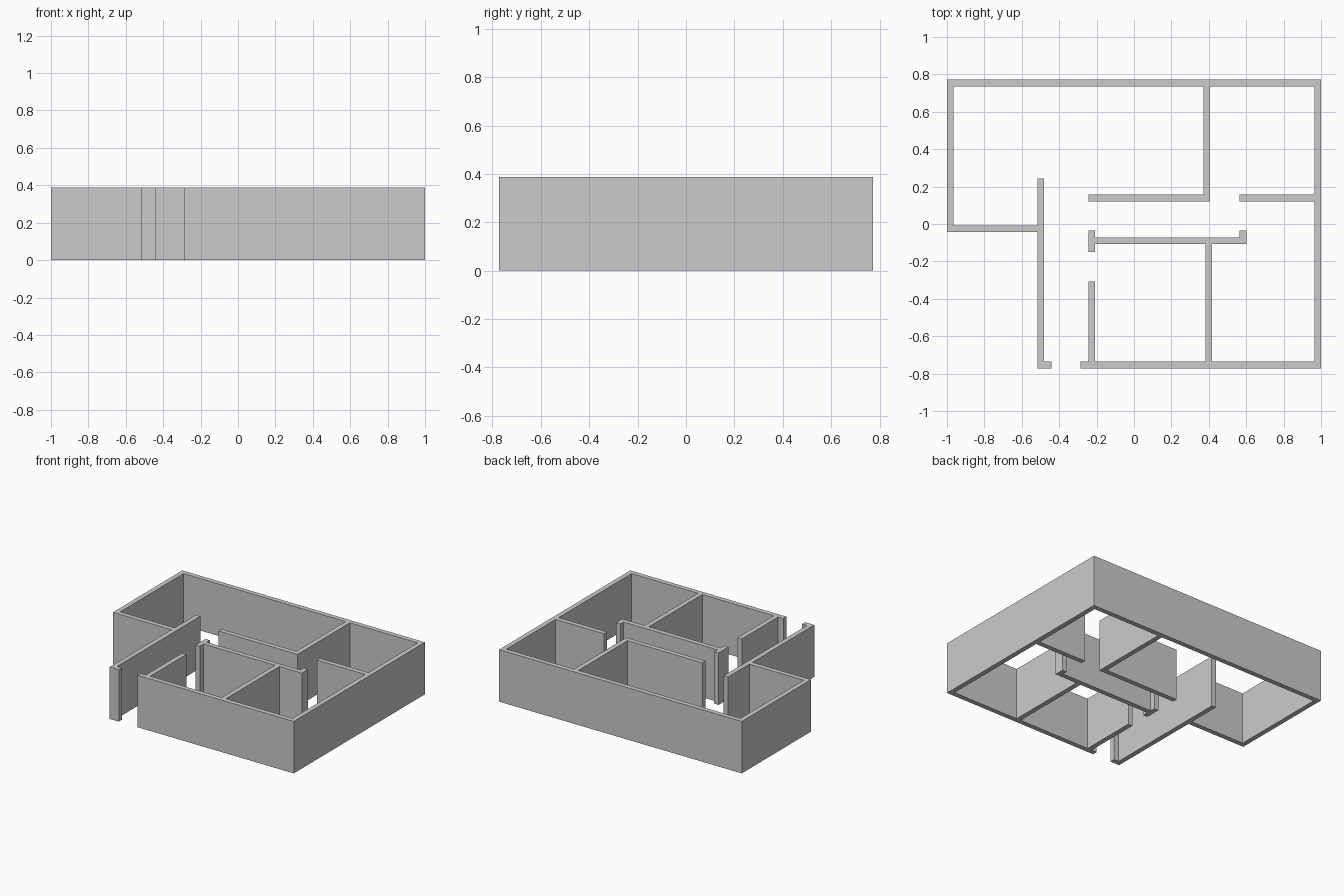
import bpy, bmesh

if "Cube" in bpy.data.objects:
    bpy.data.objects.remove(bpy.data.objects["Cube"])

T = 0.036              # wall thickness
H = 0.387              # wall height
X, Y = 1.0, 0.772      # half extents of the house


def along_x(x0, x1, y):
    """Wall running in x, with its lower face at y."""
    return (x0, y, x1, y + T)


def along_y(x, y0, y1):
    """Wall running in y, with its left face at x."""
    return (x, y0, x + T, y1)


HALL, BED, JAMB = -0.517, -0.244, 0.565
walls = [
    # outer shell
    along_x(-X, X, Y - T),
    along_y(X - T, -Y, Y),
    along_y(-X, -0.044, Y),
    along_x(-X, HALL + T, -0.044),
    along_x(-0.287, X, -Y),
    # entrance side wall and door return
    along_y(HALL, -Y, 0.243),
    along_x(HALL, -0.442, -Y),
    # upper room partitions
    along_y(0.371, 0.121, Y),
    along_x(BED, 0.371 + T, 0.121),
    along_x(JAMB, X, 0.121),
    # lower room partitions and door jambs
    along_x(BED, JAMB + T, -0.108),
    along_y(BED, -0.15, -0.035),
    along_y(JAMB, -0.108, -0.035),
    along_y(BED, -Y, -0.308),
    along_y(0.381, -Y, -0.108 + T),
]

# Floor plan: fill every grid cell covered by a wall, so joints merge cleanly
xs = sorted({round(v, 4) for w in walls for v in (w[0], w[2])})
ys = sorted({round(v, 4) for w in walls for v in (w[1], w[3])})
bm = bmesh.new()
grid = {(i, j): bm.verts.new((x, y, 0)) for i, x in enumerate(xs) for j, y in enumerate(ys)}
for i in range(len(xs) - 1):
    for j in range(len(ys) - 1):
        cx, cy = (xs[i] + xs[i + 1]) / 2, (ys[j] + ys[j + 1]) / 2
        if any(a < cx < c and b < cy < d for a, b, c, d in walls):
            bm.faces.new([grid[i, j], grid[i + 1, j], grid[i + 1, j + 1], grid[i, j + 1]])
bmesh.ops.delete(bm, geom=[v for v in bm.verts if not v.link_faces], context='VERTS')

# Raise the plan into walls and merge coplanar faces
top = bmesh.ops.extrude_face_region(bm, geom=bm.faces[:], use_keep_orig=True)["geom"]
bmesh.ops.translate(bm, vec=(0, 0, H), verts=[g for g in top if isinstance(g, bmesh.types.BMVert)])
bmesh.ops.recalc_face_normals(bm, faces=bm.faces[:])
bmesh.ops.dissolve_limit(bm, angle_limit=0.01, verts=bm.verts[:], edges=bm.edges[:])

mesh = bpy.data.meshes.new("house_walls")
bm.to_mesh(mesh)
bm.free()
bpy.context.collection.objects.link(bpy.data.objects.new("house_walls", mesh))
